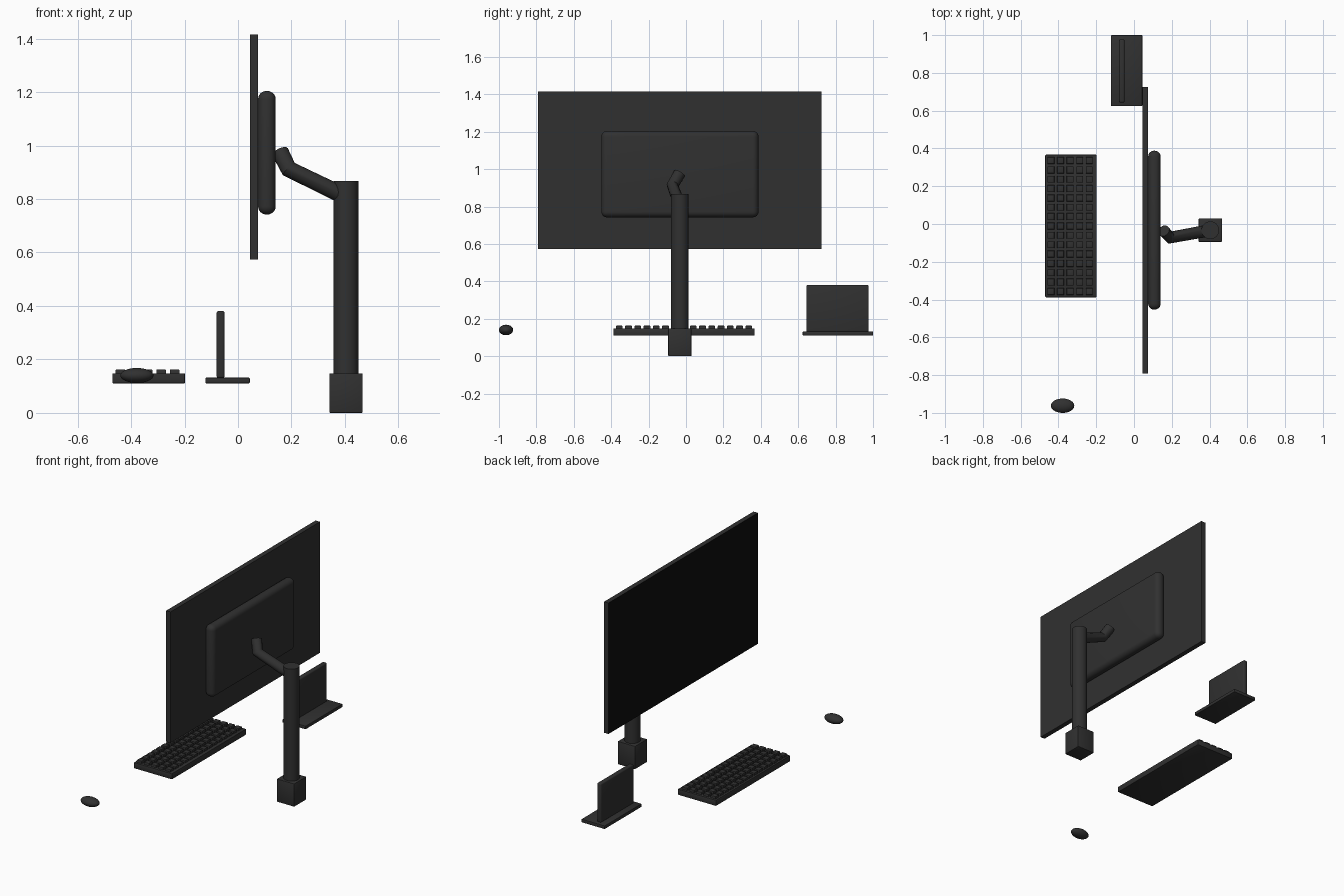
import bpy, bmesh, math
from mathutils import Matrix, Vector

if "Cube" in bpy.data.objects:
    bpy.data.objects.remove(bpy.data.objects["Cube"])


def material(name, value):
    m = bpy.data.materials.new(name)
    m.diffuse_color = (value, value, value, 1)
    m.use_nodes = True
    m.node_tree.nodes["Principled BSDF"].inputs["Base Color"].default_value = m.diffuse_color
    return m


DARK = material("dark_plastic", 0.03)
BLACK = material("black_screen", 0.004)


def finish(obj, smooth=False):
    obj.data.materials.append(DARK)
    if smooth:
        bpy.ops.object.select_all(action='DESELECT')
        obj.select_set(True)
        bpy.context.view_layer.objects.active = obj
        bpy.ops.object.shade_smooth_by_angle(angle=math.radians(35))
    return obj


def new_object(name, bm):
    mesh = bpy.data.meshes.new(name)
    bm.to_mesh(mesh)
    bm.free()
    obj = bpy.data.objects.new(name, mesh)
    bpy.context.collection.objects.link(obj)
    return obj


def add_cube(bm, lo, hi):
    lo, hi = Vector(lo), Vector(hi)
    mat = Matrix.Translation((lo + hi) / 2) @ Matrix.Diagonal((*(hi - lo), 1))
    return bmesh.ops.create_cube(bm, size=1, matrix=mat)["verts"]


def box(name, lo, hi, bevel=0.0, segments=3):
    bm = bmesh.new()
    add_cube(bm, lo, hi)
    if bevel:
        bmesh.ops.bevel(bm, geom=bm.edges[:], offset=bevel, segments=segments,
                        profile=0.5, affect='EDGES')
    return finish(new_object(name, bm), smooth=bevel > 0)


# Monitor: thin panel with a black front (facing -x) and a rounded rear housing
panel = box("monitor_panel", (0.044, -0.792, 0.573), (0.075, 0.725, 1.415))
panel.data.materials.append(BLACK)
for face in panel.data.polygons:
    if face.normal.x < -0.9:
        face.material_index = 1
box("monitor_rear_housing", (0.075, -0.453, 0.742), (0.141, 0.388, 1.204), 0.031, 6)

# Stand: clamp block and round pole
PX, PY = 0.404, -0.033
box("stand_base", (PX - 0.062, PY - 0.062, 0.0), (PX + 0.062, PY + 0.062, 0.148), 0.004, 2)
bm = bmesh.new()
bmesh.ops.create_cone(bm, cap_ends=True, segments=32, radius1=0.047, radius2=0.047,
                      depth=0.727, matrix=Matrix.Translation((PX, PY, 0.5035)))
finish(new_object("stand_pole", bm), smooth=True)

# Bent arm joining the pole and the monitor
curve = bpy.data.curves.new("monitor_arm", 'CURVE')
curve.dimensions = '3D'
curve.bevel_depth = 0.032
curve.bevel_resolution = 6
curve.use_fill_caps = True
path = [(PX, PY, 0.808), (0.19, -0.072, 0.912), (0.158, -0.036, 0.975)]
spline = curve.splines.new('POLY')
spline.points.add(len(path) - 1)
for point, co in zip(spline.points, path):
    point.co = (*co, 1)
arm = bpy.data.objects.new("monitor_arm", curve)
bpy.context.collection.objects.link(arm)
bpy.ops.object.select_all(action='DESELECT')
arm.select_set(True)
bpy.context.view_layer.objects.active = arm
bpy.ops.object.convert(target='MESH')
finish(bpy.context.object, smooth=True)

# Keyboard: tray and a 5 x 15 grid of tapered keys
box("keyboard_tray", (-0.47, -0.388, 0.11), (-0.198, 0.367, 0.148), 0.004, 2)
bm = bmesh.new()
for row in range(5):
    for col in range(15):
        x = -0.237 - 0.0507 * row
        y = -0.0105 + 0.0495 * (col - 7)
        verts = add_cube(bm, (x - 0.018, y - 0.018, 0.14), (x + 0.018, y + 0.018, 0.163))
        edges = [e for e in {e for v in verts for e in v.link_edges}
                 if any(abs(f.calc_center_median().z - 0.163) < 1e-4 for f in e.link_faces)]
        bmesh.ops.bevel(bm, geom=edges, offset=0.004, segments=2, profile=0.5, affect='EDGES')
finish(new_object("keyboard_keys", bm), smooth=True)

# Mouse: flattened ellipsoid
bm = bmesh.new()
bmesh.ops.create_uvsphere(
    bm, u_segments=32, v_segments=16, radius=1,
    matrix=Matrix.Translation((-0.378, -0.962, 0.14)) @ Matrix.Diagonal((0.062, 0.038, 0.028, 1)))
finish(new_object("mouse", bm), smooth=True)

# Small tablet standing on a flat base
box("tablet_base", (-0.122, 0.624, 0.11), (0.044, 1.0, 0.132), 0.004, 2)
box("tablet_screen", (-0.08, 0.643, 0.13), (-0.05, 0.977, 0.381), 0.008, 3)
